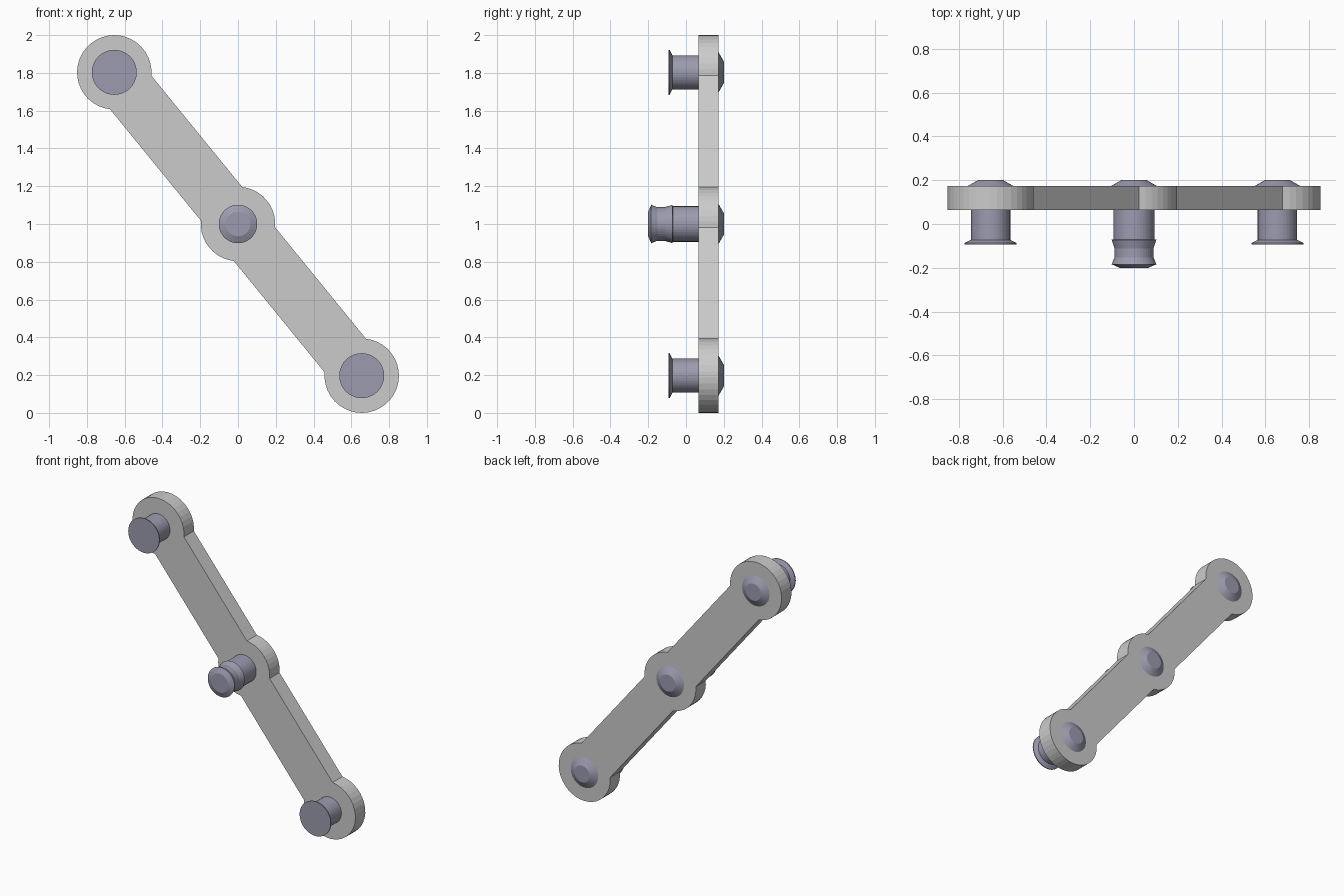
import bpy, bmesh
from math import sin, cos, pi, atan2, asin

if "Cube" in bpy.data.objects:
    bpy.data.objects.remove(bpy.data.objects["Cube"])

DX, DZ = 0.655, 0.803        # offset of the end joints from the middle joint
R, HALF = 0.197, 0.141       # joint radius, bar half width
Y0, Y1 = 0.065, 0.173        # front and back of the plate
PIN = (0.33, 0.33, 0.43, 1)

pin_mat = bpy.data.materials.new("pin_metal")
pin_mat.diffuse_color = PIN
pin_mat.use_nodes = True
pin_mat.node_tree.nodes["Principled BSDF"].inputs["Base Color"].default_value = pin_mat.diffuse_color


def finish(bm, name, mat=None):
    bmesh.ops.recalc_face_normals(bm, faces=bm.faces)
    me = bpy.data.meshes.new(name)
    bm.to_mesh(me)
    bm.free()
    ob = bpy.data.objects.new(name, me)
    bpy.context.collection.objects.link(ob)
    if mat:
        me.materials.append(mat)
    return ob


def arc(cx, cz, start, end, n):
    return [(cx + R * cos(start + (end - start) * i / n),
             cz + R * sin(start + (end - start) * i / n)) for i in range(n + 1)]


def lathe(name, x, z, profile, n=40):
    """Turn (radius, y) points round a front-to-back axis, with capped ends."""
    bm = bmesh.new()
    rings = [[bm.verts.new((x + r * cos(2 * pi * i / n), y, z + r * sin(2 * pi * i / n)))
              for i in range(n)] for r, y in profile]
    for a, b in zip(rings, rings[1:]):
        for i in range(n):
            j = (i + 1) % n
            bm.faces.new((a[i], a[j], b[j], b[i]))
    bm.faces.new(rings[0])
    bm.faces.new(rings[-1])
    return finish(bm, name, pin_mat)


# Link plate: one outline with three round joints, extruded in depth
along = atan2(-DZ, DX)
k = asin(HALF / R)
outline = (arc(DX, 1 - DZ, along - pi + k, along + pi - k, 28)
           + arc(0, 1, along + k, along + pi - k, 10)
           + arc(-DX, 1 + DZ, along + k, along + 2 * pi - k, 28)
           + arc(0, 1, along + pi + k, along + 2 * pi - k, 10))
bm = bmesh.new()
face = bm.faces.new([bm.verts.new((x, Y0, z)) for x, z in outline])
new = bmesh.ops.extrude_face_region(bm, geom=[face], use_keep_orig=True)
bmesh.ops.translate(bm, vec=(0, Y1 - Y0, 0),
                    verts=[v for v in new["geom"] if isinstance(v, bmesh.types.BMVert)])
finish(bm, "link_plate")

# Flanged pins at both ends
end_profile = [(0.119, -0.093), (0.119, -0.087), (0.09, -0.072), (0.09, Y0),
               (0.09, 0.165), (0.105, Y1), (0.058, 0.2)]
for name, s in (("lower_pin", 1), ("upper_pin", -1)):
    lathe(name, s * DX, 1 - s * DZ, end_profile)

# Grooved pin in the middle
lathe("middle_pin", 0, 1, [(0.065, -0.2), (0.102, -0.184), (0.089, -0.152), (0.089, -0.112),
                           (0.102, -0.072), (0.094, -0.07), (0.094, 0.165),
                           (0.105, Y1), (0.058, 0.2)])
